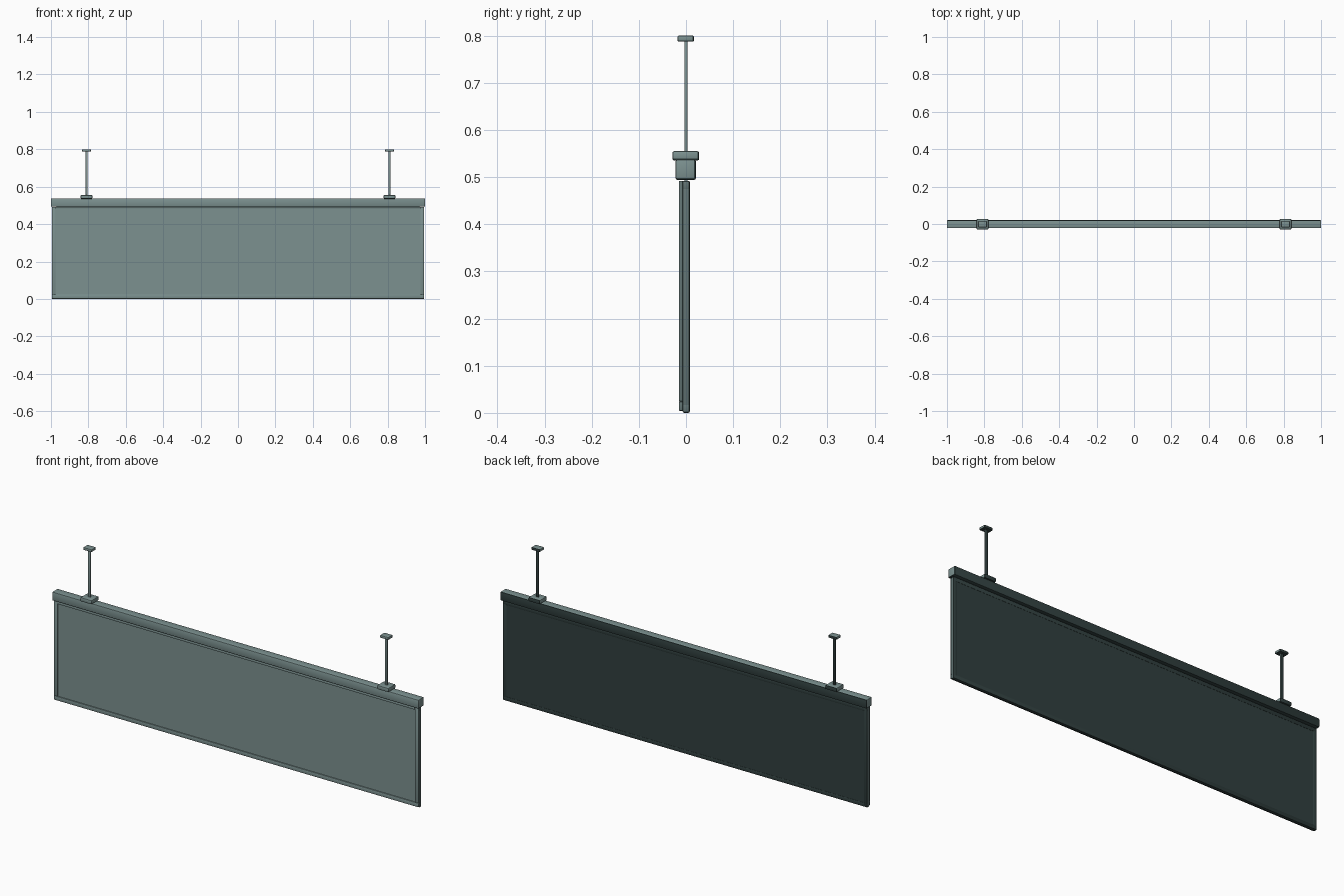
import bpy, math

if "Cube" in bpy.data.objects:
    bpy.data.objects.remove(bpy.data.objects["Cube"])


def material(name, rgb):
    m = bpy.data.materials.new(name)
    m.diffuse_color = (*rgb, 1)
    m.use_nodes = True
    m.node_tree.nodes["Principled BSDF"].inputs["Base Color"].default_value = m.diffuse_color
    return m


LIGHT = material("grey green metal", (0.2, 0.283, 0.278))
DARK = material("dark backing", (0.03, 0.05, 0.049))
MID = material("edge band grey", (0.12, 0.172, 0.17))


def finish(ob, name, bevel, banded=False):
    ob.name = name
    for m in (LIGHT, DARK, MID):
        ob.data.materials.append(m)
    if bevel:
        m = ob.modifiers.new("edge", "BEVEL")
        m.width = bevel
        m.segments = 2
        m.limit_method = 'ANGLE'
        bpy.ops.object.modifier_apply(modifier=m.name)
    # backs and undersides are dark, outer ends of the frame are mid grey
    for p in ob.data.polygons:
        n = p.normal
        if n.y > 0.3 or n.z < -0.3:
            p.material_index = 1
        elif banded and abs(n.x) > 0.6:
            p.material_index = 2
        else:
            p.material_index = 0
    bpy.ops.object.shade_smooth_by_angle(angle=math.radians(35))
    return ob


def box(name, x0, x1, y0, y1, z0, z1, bevel=0.002, banded=False):
    bpy.ops.mesh.primitive_cube_add(size=1, location=((x0+x1)/2, (y0+y1)/2, (z0+z1)/2))
    ob = bpy.context.object
    ob.scale = (x1-x0, y1-y0, z1-z0)
    bpy.ops.object.transform_apply(location=False, rotation=False, scale=True)
    return finish(ob, name, bevel, banded)


# sign sheet and the thin rim behind the front trim
box("sign_sheet", -0.985, 0.985, -0.010, 0.0065, 0.008, 0.488, 0)
box("rim_bottom", -0.995, 0.995, -0.007, 0.008, 0.0, 0.02, 0.003, True)
box("rim_top", -0.995, 0.995, -0.007, 0.008, 0.472, 0.492, 0.003, True)

# front trim strips
box("trim_bottom", -0.995, 0.995, -0.015, -0.006, 0.004, 0.024, 0.002, True)
box("trim_top", -0.975, 0.975, -0.015, -0.006, 0.48, 0.492)

# hanging rail with a narrow tongue holding the sign
box("rail", -1, 1, -0.022, 0.021, 0.494, 0.537, 0.004)
box("rail_tongue", -0.97, 0.97, -0.003, 0.003, 0.485, 0.5, 0)

for s, side in ((-1, "left"), (1, "right")):
    a, b = sorted((s*0.975, s*0.995))
    box("rim_" + side, a, b, -0.007, 0.008, 0.002, 0.492, 0.003, True)
    box("trim_" + side, a, b, -0.015, -0.006, 0.024, 0.492, 0.002, True)
    # clamp, flat hanger and ceiling plate
    c = s*0.81
    box("clamp_" + side, c-0.031, c+0.031, -0.029, 0.028, 0.535, 0.555, 0.004)
    box("hanger_" + side, c-0.0065, c+0.0065, -0.003, 0.003, 0.545, 0.795, 0.001)
    box("ceiling_plate_" + side, c-0.023, c+0.023, -0.018, 0.017, 0.787, 0.8, 0.003)
